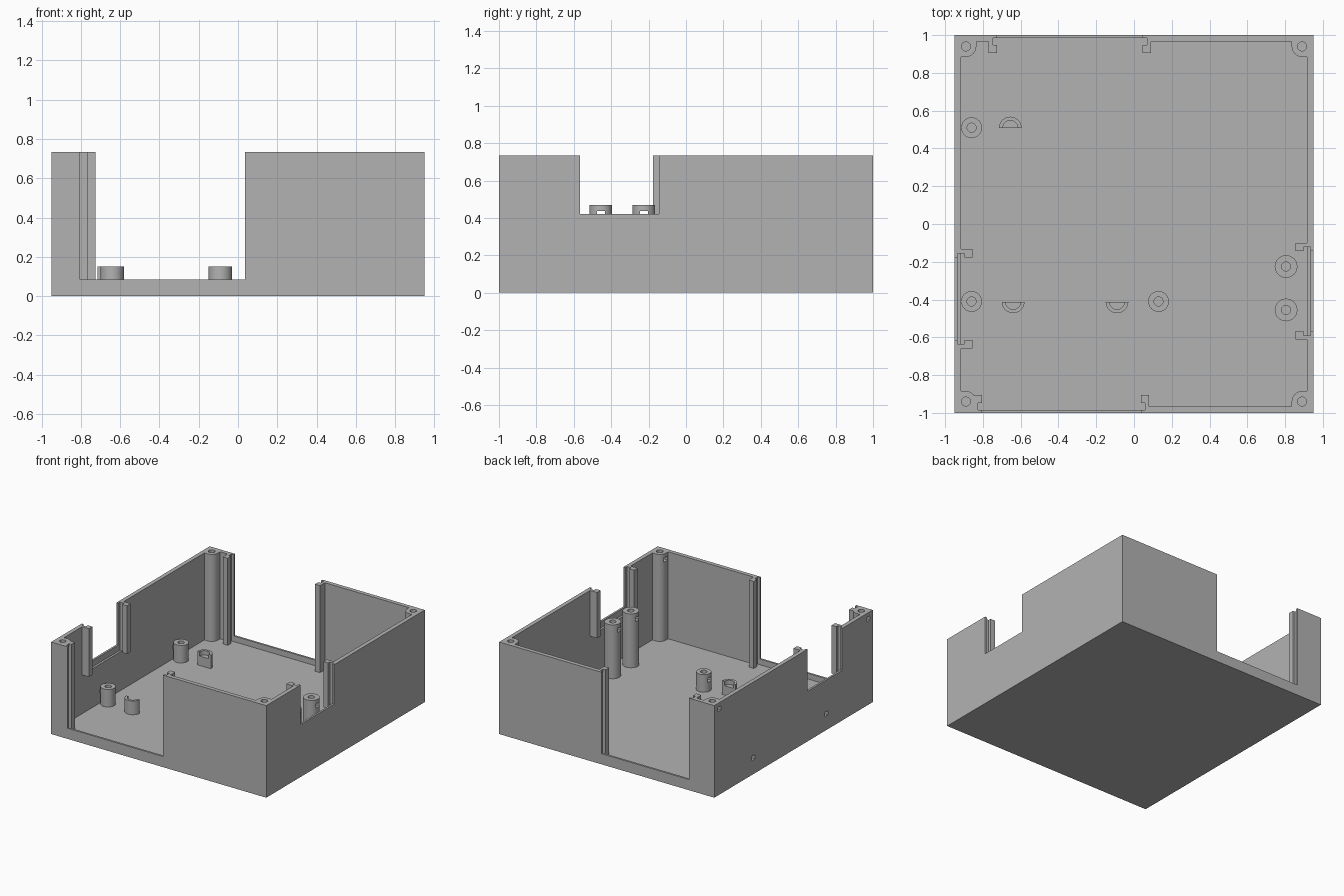
import bpy, bmesh, math

cube = bpy.data.objects.get("Cube")
if cube:
    bpy.data.objects.remove(cube, do_unlink=True)

grey = bpy.data.materials.new("plain grey plastic")
grey.use_nodes = True
colour = (0.45, 0.45, 0.45, 1)
grey.diffuse_color = colour
grey.node_tree.nodes["Principled BSDF"].inputs["Base Color"].default_value = colour

HX, HY, TOP = 0.95, 1.0, 0.735   # outer half sizes and height
WALL, FLOOR = 0.033, 0.04
parts = []


def prism(name, outline, z0, z1):
    """Extrude a flat outline upwards."""
    bm = bmesh.new()
    face = bm.faces.new([bm.verts.new((x, y, z0)) for x, y in outline])
    new = bmesh.ops.extrude_face_region(bm, geom=[face])["geom"]
    for v in new:
        if isinstance(v, bmesh.types.BMVert):
            v.co.z = z1
    bmesh.ops.recalc_face_normals(bm, faces=bm.faces)
    mesh = bpy.data.meshes.new(name)
    bm.to_mesh(mesh)
    bm.free()
    mesh.materials.append(grey)
    ob = bpy.data.objects.new(name, mesh)
    bpy.context.collection.objects.link(ob)
    return ob


def box(name, x, y, z):
    (x0, x1), (y0, y1) = sorted(x), sorted(y)
    return prism(name, [(x0, y0), (x1, y0), (x1, y1), (x0, y1)], *z)


def arc(cx, cy, r, start=0, sweep=360, n=32):
    count = n if sweep == 360 else n + 1
    angles = [math.radians(start + sweep * i / n) for i in range(count)]
    return [(cx + r * math.cos(a), cy + r * math.sin(a)) for a in angles]


def cut(ob, cutters):
    """Subtract cutters and keep the finished mesh."""
    for c in cutters:
        c.hide_render = True
        m = ob.modifiers.new("cut", 'BOOLEAN')
        m.operation, m.solver, m.object = 'DIFFERENCE', 'EXACT', c
    bpy.context.view_layer.update()
    graph = bpy.context.evaluated_depsgraph_get()
    mesh = bpy.data.meshes.new_from_object(ob.evaluated_get(graph))
    ob.modifiers.clear()
    ob.data = mesh
    parts.append(ob)


def wall_box(name, side, u, depth, z):
    """Box placed along a wall; depth is measured inwards from outside."""
    axis, sign = side
    half = HX if axis == "x" else HY
    d = [sign * (half - k) for k in depth]
    return box(name, d, u, z) if axis == "x" else box(name, u, d, z)


# Wall openings, each with a sliding panel groove and edge rails
openings = {
    "front": (("y", -1), -0.805, 0.036, 0.085),
    "back": (("y", 1), -0.725, 0.046, 0.085),
    "left": (("x", 1), -0.567, -0.144, 0.42),
    "right": (("x", -1), -0.614, -0.177, 0.40),
}
shell_cutters = [box("cavity_cutter", (WALL - HX, HX - WALL),
                     (WALL - HY, HY - WALL), (FLOOR, 1))]
helpers = []
for label, (side, a, b, z) in openings.items():
    opening = wall_box("opening_cutter", side, (a, b), (-0.05, 0.06), (z, 1))
    groove = wall_box("groove_cutter", side, (a - 0.022, b + 0.022),
                      (0.016, 0.052), (max(z - 0.05, FLOOR), 1))
    shell_cutters += [opening, groove]
    for end, u in (("first", (a - 0.044, a)), ("second", (b, b + 0.044))):
        rail = wall_box(f"{label}_{end}_rail", side, u, (WALL, 0.094),
                        (max(z - 0.05, FLOOR), TOP))
        cut(rail, [groove])


def nut_slot(x, y, top, before=0.03):
    s = box("nut_slot_cutter", (x - 0.2, x + before), (y - 0.022, y + 0.022),
            (top - 0.065, top - 0.032))
    helpers.append(s)
    return s


def screw_hole(x, y, z0):
    h = prism("screw_hole_cutter", arc(x, y, 0.024, n=24), z0, 1)
    helpers.append(h)
    return h


# Corner screw columns
for sx in (-1, 1):
    for sy in (-1, 1):
        wx, wy = HX - WALL, HY - WALL
        cx, cy = 0.89, 0.94
        outline = [(wx, wy), (cx - 0.055, wy)]
        outline += arc(cx, cy, 0.055, 180, 90, 12) + [(wx, cy - 0.055)]
        outline = [(sx * x, sy * y) for x, y in outline]
        name = ("left" if sx > 0 else "right") + ("_back" if sy > 0 else "_front")
        column = prism(name + "_corner_column", outline, FLOOR, TOP)
        slot = nut_slot(sx * cx, sy * cy, TOP)
        cut(column, [screw_hole(sx * cx, sy * cy, 0.4), slot])
        shell_cutters.append(slot)

# Board standoffs with screw holes and nut slots
standoffs = [(-0.86, 0.51, 0.18, 0.055), (-0.86, -0.41, 0.18, 0.055),
             (0.13, -0.41, 0.18, 0.055), (0.805, -0.225, 0.47, 0.06),
             (0.805, -0.455, 0.47, 0.06)]
for i, (x, y, top, r) in enumerate(standoffs):
    post = prism(f"standoff_{i + 1}", arc(x, y, r), FLOOR, top)
    slot = nut_slot(x, y, top, 0.07 if top > 0.3 else 0.03)
    cut(post, [screw_hole(x, y, FLOOR + 0.02), slot])
    if x < -0.8:
        shell_cutters.append(slot)

# Half-round board supports with a recessed top
for i, (x, y, start) in enumerate([(-0.655, 0.508, 0), (-0.64, -0.412, 180),
                                   (-0.09, -0.412, 180)]):
    support = prism(f"half_round_support_{i + 1}",
                    arc(x, y, 0.06, start, 180, 20), FLOOR, 0.15)
    recess = prism("recess_cutter", arc(x, y, 0.04), 0.115, 1)
    helpers.append(recess)
    cut(support, [recess])

# Open-topped case: floor and walls
shell = box("case_shell", (-HX, HX), (-HY, HY), (0, TOP))
cut(shell, shell_cutters)

for ob in set(shell_cutters + helpers):
    bpy.data.objects.remove(ob, do_unlink=True)

bpy.ops.object.select_all(action='DESELECT')
for ob in parts:
    ob.select_set(True)
bpy.context.view_layer.objects.active = shell
bpy.ops.object.shade_smooth_by_angle(angle=math.radians(30))
